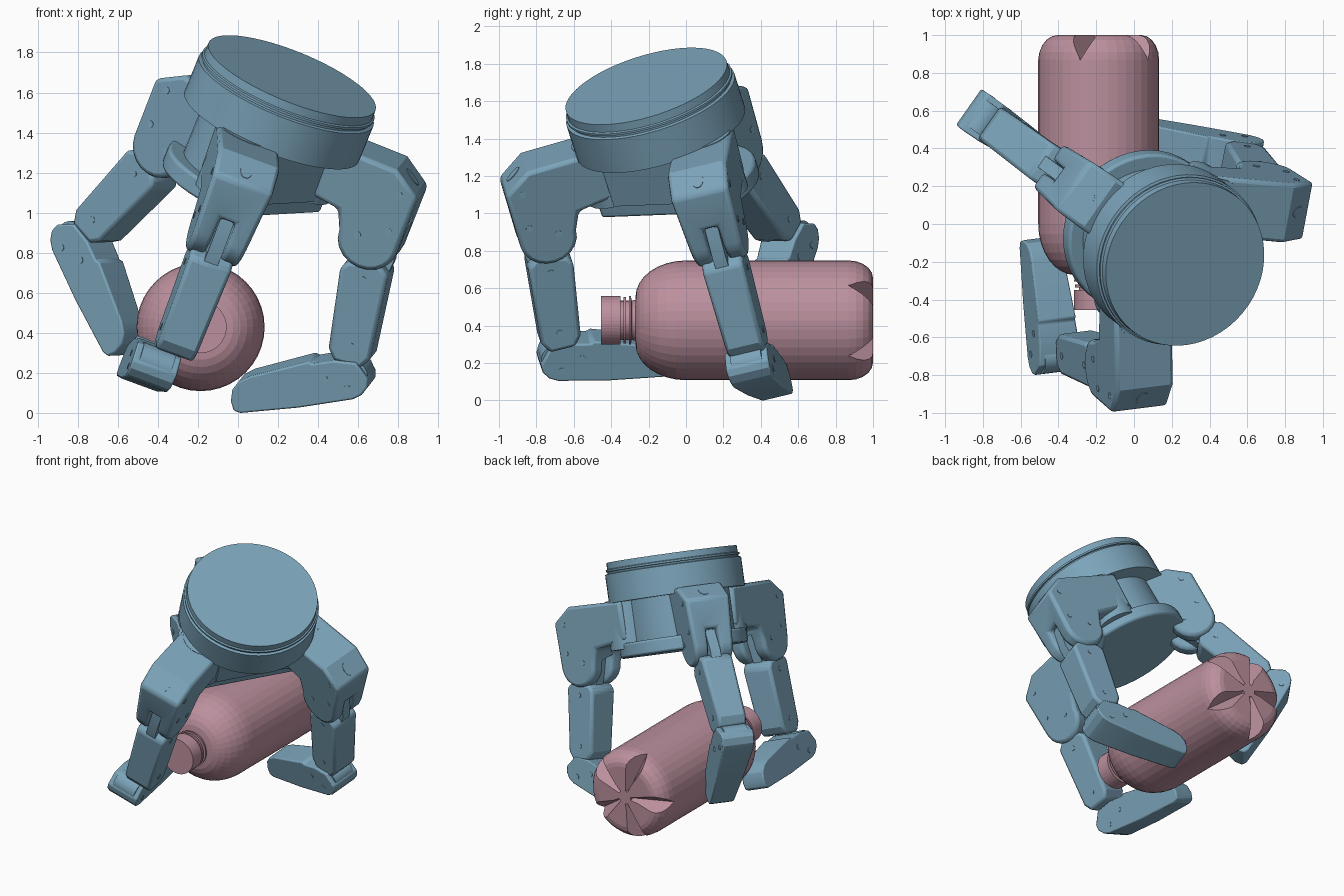
import bpy, bmesh
from math import sin, cos, pi, radians
from mathutils import Matrix, Vector as V

if "Cube" in bpy.data.objects:
    bpy.data.objects.remove(bpy.data.objects["Cube"])


def material(name, col):
    m = bpy.data.materials.new(name)
    m.diffuse_color = (*col, 1)
    m.use_nodes = True
    m.node_tree.nodes["Principled BSDF"].inputs["Base Color"].default_value = m.diffuse_color
    return m


BLUE = material("blue_grey", (0.20, 0.37, 0.49))
PINK = material("pink", (0.50, 0.28, 0.34))


def frame(o, x, y, z):
    m = Matrix((x, y, z)).transposed().to_4x4()
    m.translation = o
    return m


def finish(bm, name, M, mat, bevel=0.0, smooth=True):
    bmesh.ops.recalc_face_normals(bm, faces=bm.faces)
    me = bpy.data.meshes.new(name)
    bm.to_mesh(me)
    bm.free()
    ob = bpy.data.objects.new(name, me)
    bpy.context.collection.objects.link(ob)
    ob.matrix_world = M
    me.materials.append(mat)
    bpy.ops.object.select_all(action='DESELECT')
    ob.select_set(True)
    bpy.context.view_layer.objects.active = ob
    if smooth:
        bpy.ops.object.shade_smooth_by_angle(angle=radians(25))
    if bevel:
        b = ob.modifiers.new("bevel", 'BEVEL')
        b.width, b.segments, b.limit_method = bevel, 2, 'ANGLE'
        b.angle_limit = radians(35)
    return ob


def prism(name, pts, M, w, taper=0.0, bevel=0.0):
    """Profile in x/y extruded to z = +-(w + taper * x)."""
    bm = bmesh.new()
    lo = [bm.verts.new((x, y, -w - taper * x)) for x, y in pts]
    hi = [bm.verts.new((x, y, w + taper * x)) for x, y in pts]
    bm.faces.new(lo)
    bm.faces.new(hi)
    n = len(pts)
    for i in range(n):
        j = (i + 1) % n
        bm.faces.new((lo[i], lo[j], hi[j], hi[i]))
    return finish(bm, name, M, BLUE, bevel)


def lathe(name, prof, M, mat, seg, smooth=True):
    """Profile of (radius, height) turned round local z, with flat caps."""
    bm = bmesh.new()
    rings = [[bm.verts.new((r * cos(2 * pi * k / seg), r * sin(2 * pi * k / seg), h))
              for k in range(seg)] for r, h in prof]
    for a, b in zip(rings, rings[1:]):
        for k in range(seg):
            j = (k + 1) % seg
            bm.faces.new((a[k], a[j], b[j], b[k]))
    bm.faces.new(rings[0])
    bm.faces.new(rings[-1])
    return finish(bm, name, M, mat, smooth=smooth)


def cut(ob, cutter):
    b = ob.modifiers.new("cut", 'BOOLEAN')
    b.object, b.solver = cutter, 'EXACT'
    bpy.context.view_layer.objects.active = ob
    if len(ob.modifiers) > 1:
        bpy.ops.object.modifier_move_to_index(modifier="cut", index=0)
    bpy.ops.object.modifier_apply(modifier="cut")
    bpy.data.objects.remove(cutter)


def circle(cx, cy, rx, ry, n=12):
    return [(cx + rx * cos(2 * pi * k / n), cy + ry * sin(2 * pi * k / n)) for k in range(n)]


# bottle, lying along y
B = frame(V((-0.187, 0, 0.428)), V((1, 0, 0)), V((0, 0, -1)), V((0, 1, 0)))
prof = [(0.13, -0.455), (0.13, -0.35), (0.105, -0.35), (0.105, -0.335), (0.125, -0.335),
        (0.125, -0.32), (0.105, -0.32), (0.105, -0.305), (0.13, -0.305), (0.13, -0.295),
        (0.105, -0.29), (0.11, -0.27)]
prof += [(0.125 + 0.195 * sin(t * pi / 16), -0.27 * cos(t * pi / 16)) for t in range(9)]
prof += [(0.225 + 0.095 * cos(t * pi / 10), 0.87 + 0.13 * sin(t * pi / 10)) for t in range(6)]
bottle = lathe("bottle", prof, B, PINK, 40, smooth=False)

# five V grooves in the bottle base
bm = bmesh.new()
for k in range(5):
    a = radians(36 + 72 * k)
    r, t = V((cos(a), sin(a), 0)), V((-sin(a), cos(a), 0))
    vs = [bm.verts.new(r * d + t * s + V((0, 0, h))) for d, s, h in
          ((.05, 0, .965), (.05, .02, 1.03), (.05, -.02, 1.03),
           (.42, 0, .83), (.42, .13, 1.03), (.42, -.13, 1.03))]
    for f in ((0, 1, 2), (3, 5, 4), (0, 3, 4, 1), (1, 4, 5, 2), (2, 5, 3, 0)):
        bm.faces.new([vs[i] for i in f])
cut(bottle, finish(bm, "groove_cutter", B, PINK, smooth=False))

# palm frame: n is the tilted wrist axis, e1 points towards the fixed finger
n = V((0.362, -0.28, 0.889)).normalized()
C = V((0.27, -0.2125, 1.68))
e1 = V((-0.746, 0.487, 0.457))
e1 = (e1 - n * e1.dot(n)).normalized()
e2 = n.cross(e1)
lathe("wrist_disc", [(0.45, 0), (0.452, -0.045), (0.462, -0.05), (0.462, -0.062), (0.452, -0.065),
                     (0.452, -0.075), (0.47, -0.08), (0.47, -0.28)], frame(C, e1, e2, n), BLUE, 56)


def cut_disc(r, flat=120):
    return [(r * cos(radians(-flat + 2 * flat * k / 32)), r * sin(radians(-flat + 2 * flat * k / 32)))
            for k in range(33)]


prism("palm_body", cut_disc(0.36, 132), frame(C - n * 0.43, e1, e2, n), 0.16)
prism("palm_plate", cut_disc(0.44, 121), frame(C - n * 0.615, e1, e2, n), 0.05, bevel=0.015)

# profiles in (along link, outward)
HOUSING = ([(-.40, -.5), (-.415, 0), (-.32, .15)]
           + [(0.142 * sin(pi * k / 10), 0.155 * cos(pi * k / 10)) for k in range(11)]
           + [(-.1, -.2), (-.13, -.5)])
SLOT = [(-.13, .3), (.3, .3), (.3, -.3), (-.05, -.3)]
INNER = [(.12, -.09), (.16, -.125), (.58, -.132), (.64, -.1), (.66, .04), (.6, .085), (.16, .12), (.11, .07)]
OUTER = [(-.085, .03), (-.07, .07), (-.03, .1), (.02, .11), (.3, .085), (.6, .04), (.63, .02), (.63, -.03),
         (.605, -.085), (.56, -.118), (.5, -.13), (.18, -.13), (.17, -.115), (.06, -.105), (-.05, -.065)]

# fingers: knuckle joint, middle joint, tip
FINGERS = {
    "right": ((0.67, 0.17, 0.88), (0.58, 0.34, 0.20), (0.0, 0.48, 0.05)),
    "front": ((-0.09, -0.75, 0.905), (-0.42, -0.70, 0.245), (-0.54, -0.10, 0.20)),
    "left": ((-0.33, 0.22, 1.32), (-0.79, 0.56, 0.875), (-0.575, 0.43, 0.26)),
}
for name, pts in FINGERS.items():
    j2, j3, tip = map(V, pts)
    h = (j3 - j2).cross(tip - j3)
    h = (h - n * h.dot(n)).normalized()

    def link(o, a):
        a = (a - h * a.dot(h)).normalized()
        return frame(o, a, a.cross(h), h)

    H, L1, L2 = link(j2, -n), link(j2, j3 - j2), link(j3, tip - j3)
    house = prism(name + "_knuckle_housing", HOUSING, H, 0.142, taper=-0.055, bevel=0.022)
    cut(house, prism("slot_cutter", SLOT, H, 0.042))
    out = h.cross(n)
    if name != "left":
        prism(name + "_pivot", circle(0, 0, .155, .155, 24),
              frame(j2 - out * 0.42 + n * 0.24, out, n.cross(out), n), 0.17)

    # oval plug on the sloped housing face
    x, y = (H.to_3x3() @ V((.095, .15, 0))).normalized(), h
    prism(name + "_housing_plug", circle(0, 0, .05, .032, 16),
          frame(H @ V((-.367, .075, 0)), x, y, x.cross(y)), 0.004)

    # links, with a narrow tongue in the housing slot and a knuckle at the middle joint
    prism(name + "_tongue", [(-.12, -.1), (.2, -.08), (.2, .1), (.1, .13), (-.12, .13)], L1, 0.036)
    prism(name + "_middle_knuckle", circle(0, 0, .085, .085, 20), L2, 0.085)
    prism(name + "_inner_link", INNER, L1, 0.115, taper=-0.02, bevel=0.02)
    prism(name + "_outer_link", OUTER, L2, 0.115, taper=-0.045, bevel=0.022)

    # screws on the link sides
    for M, w, tp, spots in ((H, .142, -.055, ((-.1, .08), (-.02, -.06), (-.3, .06))),
                            (L1, .115, -.02, ((.2, 0), (.55, -.02))),
                            (L2, .115, -.045, ((.03, .05), (.13, -.03)))):
        for a, p in spots:
            prism(name + "_screw", circle(a, p, .018, .018), M, w + tp * a + 0.003)
